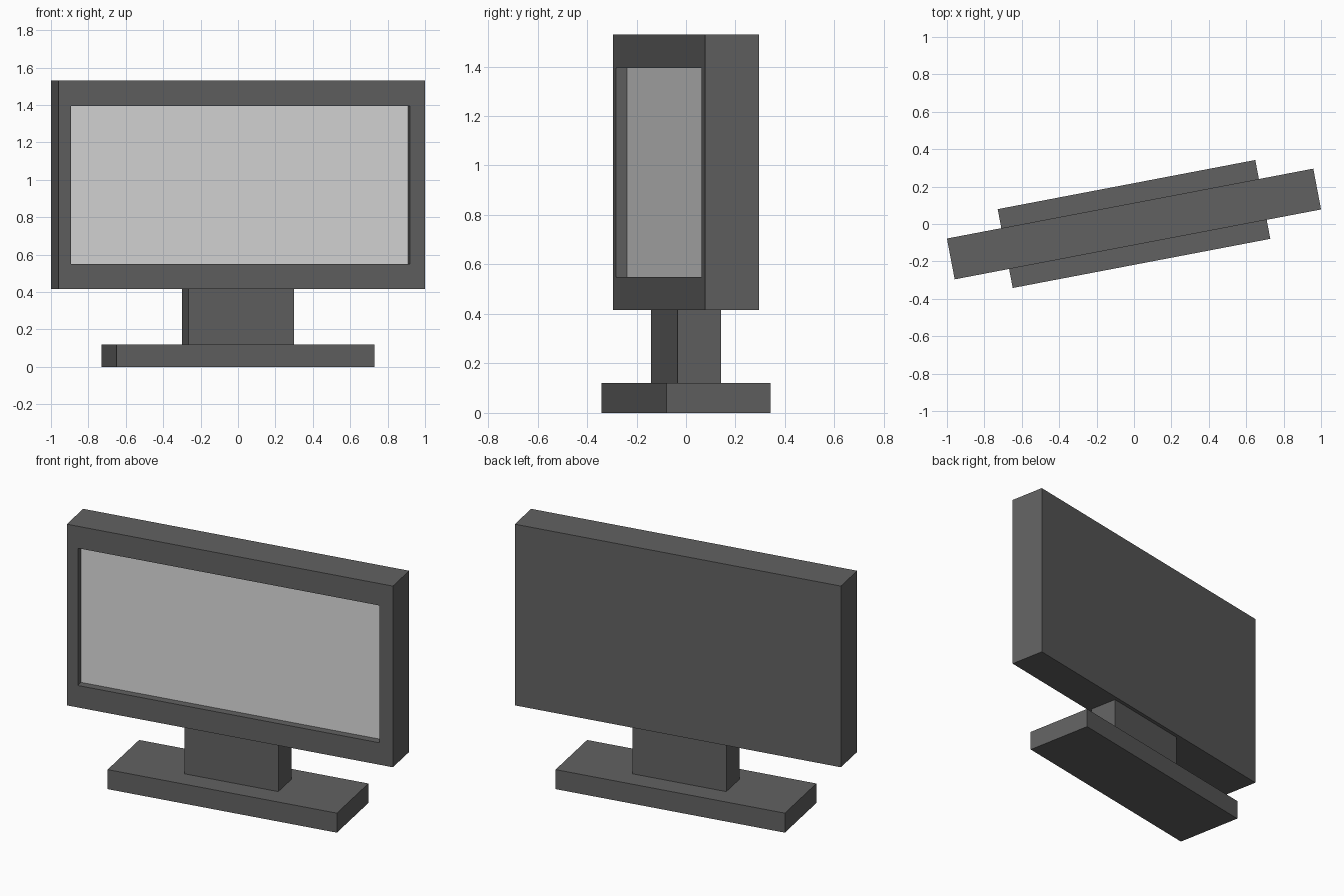
import bpy
import bmesh
from math import radians
from mathutils import Matrix

cube = bpy.data.objects.get("Cube")
if cube:
    bpy.data.objects.remove(cube, do_unlink=True)

TURN = Matrix.Rotation(radians(10.8), 4, 'Z')


def material(name, grey):
    mat = bpy.data.materials.new(name)
    colour = (grey, grey, grey, 1)
    mat.diffuse_color = colour
    mat.use_nodes = True
    mat.node_tree.nodes["Principled BSDF"].inputs["Base Color"].default_value = colour
    return mat


def finish(name, bm, *mats):
    """Turn the part with the whole monitor and add it to the scene."""
    bmesh.ops.recalc_face_normals(bm, faces=bm.faces)
    bm.transform(TURN)
    mesh = bpy.data.meshes.new(name)
    bm.to_mesh(mesh)
    bm.free()
    for mat in mats:
        mesh.materials.append(mat)
    obj = bpy.data.objects.new(name, mesh)
    bpy.context.collection.objects.link(obj)
    return obj


def box(width, depth, bottom, top):
    bm = bmesh.new()
    bmesh.ops.create_cube(bm, size=1)
    for v in bm.verts:
        v.co.x *= width
        v.co.y *= depth
        v.co.z = top if v.co.z > 0 else bottom
    return bm


casing = material("dark grey plastic", 0.12)
glass = material("light grey screen", 0.7)

# Foot and neck
finish("base", box(1.402, 0.429, 0, 0.12), casing)
finish("neck", box(0.573, 0.178, 0.12, 0.42), casing)

# Display housing with a recessed screen in its front face
DEPTH, RECESS = 0.222, 0.045
LEFT, RIGHT, LOW, HIGH = -0.93, 0.914, 0.55, 1.395
bm = box(1.994, DEPTH, 0.415, 1.53)
bm.normal_update()
front = min(bm.faces, key=lambda f: f.normal.y)
bmesh.ops.inset_individual(bm, faces=[front], thickness=0.08)
for v in front.verts:
    v.co.x = RIGHT if v.co.x > 0 else LEFT
    v.co.z = HIGH if v.co.z > 1 else LOW
screen = bmesh.ops.extrude_discrete_faces(bm, faces=[front])["faces"][0]
for v in screen.verts:
    v.co.y += RECESS
screen.material_index = 1
finish("display", bm, casing, glass)
